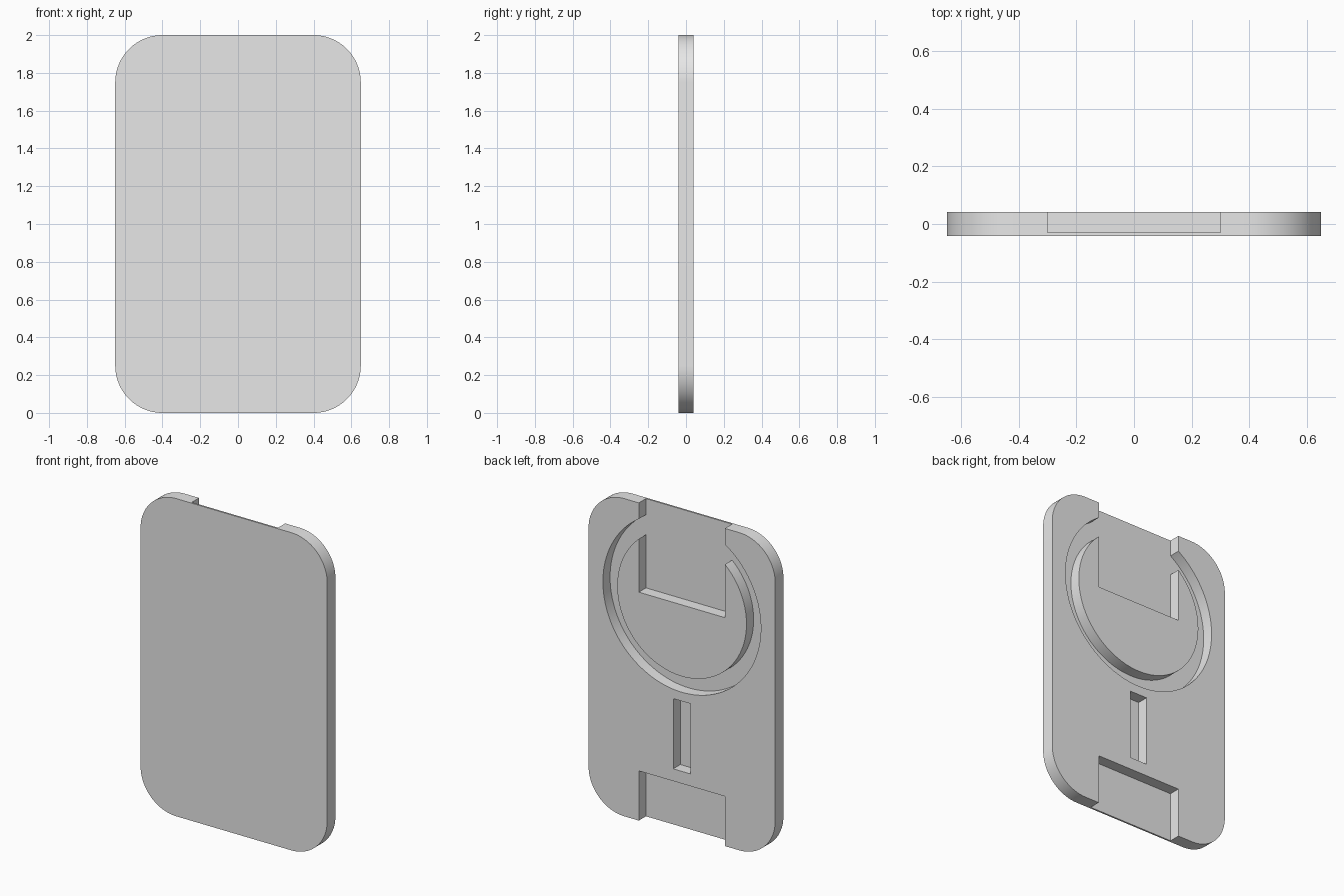
import bpy
import bmesh
import math
from mathutils import Vector

old = bpy.data.objects.get("Cube")
if old:
    bpy.data.objects.remove(old, do_unlink=True)

WIDTH, HEIGHT, HALF_DEPTH = 1.3, 2.0, 0.041
FLOOR = -0.03            # depth of every recess
OPEN = 0.1               # cutters reach past the back face
RING_Z, RING_IN, RING_OUT = 1.438, 0.45, 0.55
NOTCH = 0.3              # half width of the end notches

grey = bpy.data.materials.new("plain_grey")
grey.use_nodes = True
grey.diffuse_color = (0.8, 0.8, 0.8, 1)
grey.node_tree.nodes["Principled BSDF"].inputs["Base Color"].default_value = (0.8, 0.8, 0.8, 1)


def finish(name, bm):
    bmesh.ops.recalc_face_normals(bm, faces=bm.faces)
    mesh = bpy.data.meshes.new(name)
    bm.to_mesh(mesh)
    bm.free()
    mesh.materials.append(grey)
    obj = bpy.data.objects.new(name, mesh)
    bpy.context.collection.objects.link(obj)
    return obj


def prism(name, outline, y0, y1):
    """Extrude an x-z outline from y0 to y1."""
    bm = bmesh.new()
    face = bm.faces.new([bm.verts.new((x, y0, z)) for x, z in outline])
    new = bmesh.ops.extrude_face_region(bm, geom=[face])["geom"]
    verts = [v for v in new if isinstance(v, bmesh.types.BMVert)]
    bmesh.ops.translate(bm, verts=verts, vec=(0, y1 - y0, 0))
    return finish(name, bm)


def rounded_outline(radius, steps=24):
    points = []
    for quarter, (sx, sz) in enumerate([(1, 1), (-1, 1), (-1, -1), (1, -1)]):
        cx = sx * (WIDTH / 2 - radius)
        cz = HEIGHT / 2 + sz * (HEIGHT / 2 - radius)
        for i in range(steps + 1):
            a = (quarter + i / steps) * math.pi / 2
            points.append((cx + radius * math.cos(a), cz + radius * math.sin(a)))
    return points


def box_cutter(name, half, z0, z1):
    return prism(name, [(-half, z0), (half, z0), (half, z1), (-half, z1)], FLOOR, OPEN)


def ring_cutter(name, steps=128):
    bm = bmesh.new()
    section = [(RING_IN, FLOOR), (RING_OUT, FLOOR), (RING_OUT, OPEN), (RING_IN, OPEN)]
    loops = []
    for i in range(steps):
        a = math.tau * i / steps
        loops.append([bm.verts.new(Vector((r * math.cos(a), y, RING_Z + r * math.sin(a))))
                      for r, y in section])
    for i in range(steps):
        a, b = loops[i], loops[(i + 1) % steps]
        for j in range(4):
            k = (j + 1) % 4
            bm.faces.new((a[j], a[k], b[k], b[j]))
    return finish(name, bm)


# Rounded plate
plate = prism("back_plate", rounded_outline(0.25), -HALF_DEPTH, HALF_DEPTH)

# Recesses in the back: ring groove, top and bottom notches, centre slot
cutters = [
    ring_cutter("ring_groove_cutter"),
    box_cutter("top_notch_cutter", NOTCH, RING_Z, HEIGHT + OPEN),
    box_cutter("bottom_notch_cutter", NOTCH, -OPEN, 0.313),
    box_cutter("slot_cutter", 0.06, 0.39, 0.832),
]
bpy.ops.object.select_all(action="DESELECT")
plate.select_set(True)
bpy.context.view_layer.objects.active = plate
for cutter in cutters:
    cutter.hide_render = True
    mod = plate.modifiers.new(cutter.name, "BOOLEAN")
    mod.operation = "DIFFERENCE"
    mod.solver = "EXACT"
    mod.object = cutter
    bpy.ops.object.modifier_apply(modifier=mod.name)
    bpy.data.objects.remove(cutter, do_unlink=True)

bpy.ops.object.shade_smooth_by_angle(angle=math.radians(30))
